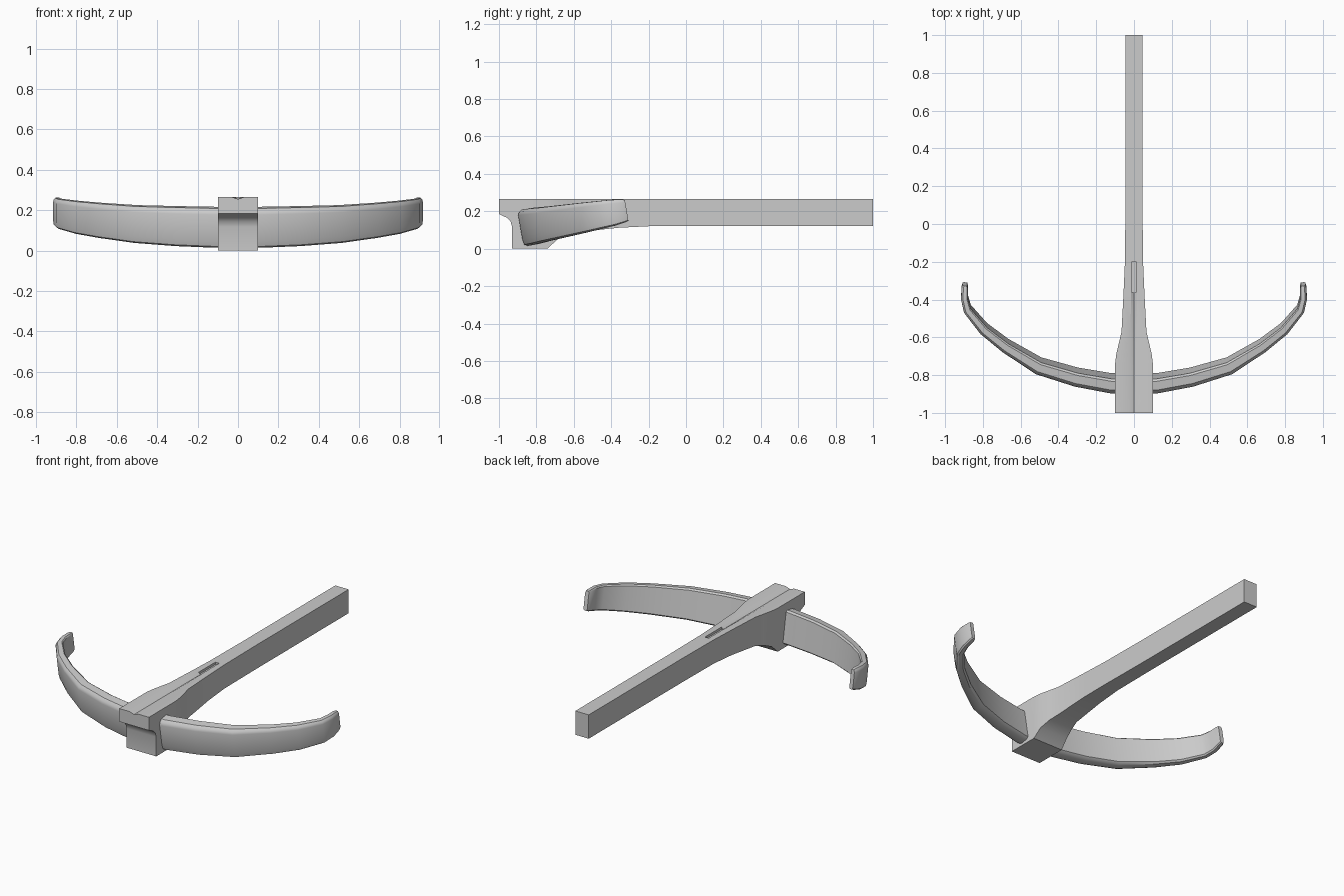
import bpy, bmesh
from mathutils import Vector

if "Cube" in bpy.data.objects:
    bpy.data.objects.remove(bpy.data.objects["Cube"])


def loft(name, rings, angle=0.5):
    """Skin a list of equal closed rings and cap both ends."""
    bm = bmesh.new()
    rows = [[bm.verts.new(p) for p in ring] for ring in rings]
    n = len(rows[0])
    for a, b in zip(rows, rows[1:]):
        for i in range(n):
            j = (i + 1) % n
            bm.faces.new((a[i], a[j], b[j], b[i]))
    bm.faces.new(rows[0])
    bm.faces.new(rows[-1])
    bmesh.ops.recalc_face_normals(bm, faces=bm.faces)
    me = bpy.data.meshes.new(name)
    bm.to_mesh(me)
    bm.free()
    ob = bpy.data.objects.new(name, me)
    bpy.context.collection.objects.link(ob)
    bpy.ops.object.select_all(action='DESELECT')
    ob.select_set(True)
    bpy.context.view_layer.objects.active = ob
    bpy.ops.object.shade_smooth_by_angle(angle=angle)
    return ob


# Stock: y, half width, bottom height, groove half width, groove depth
TOP = 0.265
stations = [
    (-1.0, .10, .185, .028, .010), (-.957, .10, .165, .027, .010),
    (-.938, .10, .145, .027, .010), (-.930, .10, .118, .027, .010),
    (-.9295, .10, 0, .027, .010), (-.74, .10, 0, .023, .010),
    (-.69, .094, .048, .022, .010), (-.63, .08, .075, .020, .010),
    (-.57, .066, .09, .019, .010), (-.36, .055, .112, .015, .010),
    (-.359, .055, .112, .015, 0), (-.2, .048, .12, .015, 0),
    (.1, .045, .12, .015, 0), (1.0, .045, .12, .015, 0),
]
stock = loft("stock", [
    [(-w, y, b), (w, y, b), (w, y, TOP), (g, y, TOP),
     (0, y, TOP - d), (-g, y, TOP), (-w, y, TOP)]
    for y, w, b, g, d in stations])

# Nut slot cut into the top of the stock
bpy.ops.mesh.primitive_cube_add(size=1, location=(0, -.28, TOP))
cutter = bpy.context.object
cutter.name = "nut_slot_cutter"
cutter.scale = (.026, .16, .03)
cutter.hide_render = True
cutter.hide_set(True)
mod = stock.modifiers.new("nut_slot", 'BOOLEAN')
mod.operation = 'DIFFERENCE'
mod.object = cutter

# Bow: x, y, thickness, half height along a curve tilted up to the rear
half = [
    (.12, -.845, .08, .099), (.305, -.812, .076, .097), (.505, -.752, .07, .092),
    (.68, -.645, .056, .086), (.795, -.555, .05, .081), (.882, -.45, .042, .074),
    (.897, -.39, .037, .070), (.896, -.335, .034, .062), (.895, -.318, .024, .057),
]
path = [(-x, y, t, h) for x, y, t, h in reversed(half)] + half
section = [(.2, -1), (.43, -.9), (.5, -.6), (.5, .72), (.42, .88), (.22, 1),
           (-.36, 1), (-.5, .9), (-.5, -.9), (-.3, -1)]
up = Vector((0, -.17, .985))
rings = []
for i, (x, y, t, h) in enumerate(path):
    a, b = path[max(i - 1, 0)], path[min(i + 1, len(path) - 1)]
    d = Vector((b[0] - a[0], b[1] - a[1], 0)).normalized()
    out = Vector((d.y, d.x * -1, 0))
    out.z = out.y * .17
    c = Vector((x, y, .115 + .17 * (y + .845)))
    rings.append([c + out * (t * u) + up * (h * v) for u, v in section])
loft("bow", rings, 0.6)
